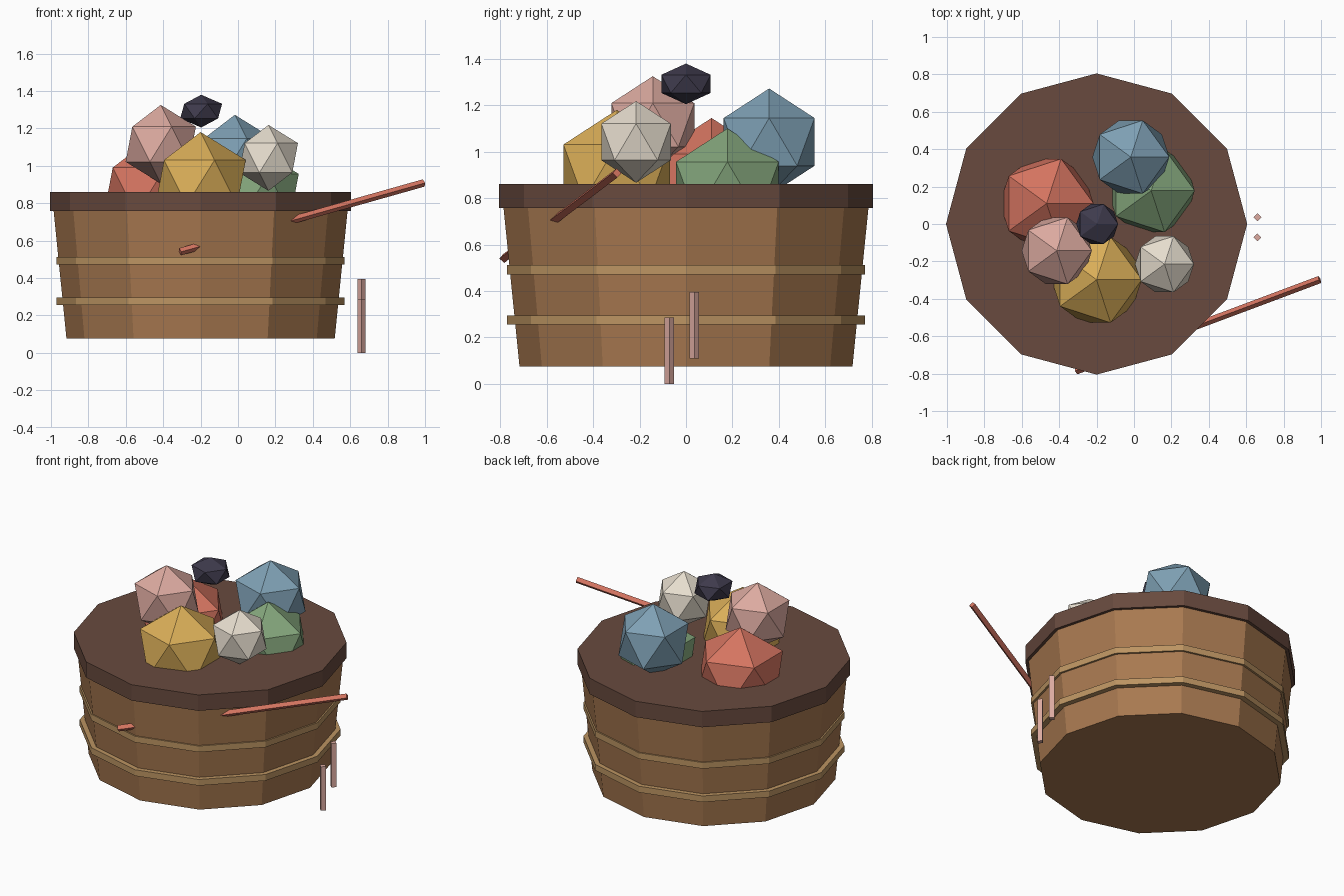
import bpy
from mathutils import Vector

if "Cube" in bpy.data.objects:
    bpy.data.objects.remove(bpy.data.objects["Cube"])


def mat(name, rgb):
    # sRGB 0-255 to linear viewport colour
    lin = [((c / 255 + 0.055) / 1.055) ** 2.4 for c in rgb]
    m = bpy.data.materials.new(name)
    m.diffuse_color = (*lin, 1)
    m.use_nodes = True
    m.node_tree.nodes["Principled BSDF"].inputs["Base Color"].default_value = m.diffuse_color
    return m


WOOD = mat("wood", (168, 121, 80))
HOOP = mat("hoop", (188, 148, 98))
RIM = mat("rim", (104, 74, 62))
RED = mat("red", (212, 116, 96))
PINK = mat("pink", (220, 170, 160))


def finish(name, material):
    o = bpy.context.object
    o.name = name
    o.data.materials.append(material)
    return o


def ring(name, r1, r2, z1, z2, material):
    """Twelve-sided tub section with a corner on the x axis."""
    bpy.ops.mesh.primitive_cone_add(vertices=12, radius1=r1, radius2=r2,
                                    depth=z2 - z1, location=(-0.2, 0, (z1 + z2) / 2),
                                    rotation=(0, 0, 0))
    return finish(name, material)


def stick(name, a, b, r, material):
    """Four-sided rod between two points."""
    a, b = Vector(a), Vector(b)
    d = b - a
    bpy.ops.mesh.primitive_cylinder_add(vertices=4, radius=r, depth=d.length,
                                        location=(a + b) / 2,
                                        rotation=d.to_track_quat('Z', 'Y').to_euler())
    return finish(name, material)


def ball(name, loc, r, material, squash=1.0):
    bpy.ops.mesh.primitive_ico_sphere_add(subdivisions=1, radius=r, location=loc)
    bpy.context.object.scale.z = squash
    return finish(name, material)


# Tub, hoops and lid-like rim
ring("tub_body", 0.717, 0.79, 0.075, 0.80, WOOD)
ring("lower_hoop", 0.77, 0.77, 0.255, 0.295, HOOP)
ring("upper_hoop", 0.77, 0.77, 0.472, 0.512, HOOP)
ring("tub_rim", 0.805, 0.805, 0.757, 0.86, RIM)

# Heap of balls
ball("red_ball", (-0.467, 0.11, 0.865), 0.28, RED)
ball("yellow_ball", (-0.2, -0.298, 0.91), 0.27, mat("yellow", (218, 174, 88)))
ball("green_ball", (0.092, 0.178, 0.84), 0.26, mat("green", (132, 166, 124)))
ball("blue_ball", (-0.017, 0.358, 1.042), 0.23, mat("blue", (126, 160, 180)))
ball("pink_ball", (-0.413, -0.143, 1.115), 0.21, PINK)
ball("cream_ball", (0.163, -0.215, 1.042), 0.176, mat("cream", (230, 221, 206)))
ball("dark_top_ball", (-0.197, 0, 1.292), 0.125, mat("dark", (62, 58, 76)), 0.7)

# Long rod piercing the tub, and two loose upright rods
stick("long_rod", (-0.31, -0.785, 0.54), (0.993, -0.297, 0.908), 0.02, RED)
stick("upright_rod_low", (0.66, -0.072, 0), (0.66, -0.072, 0.285), 0.021, PINK)
stick("upright_rod_high", (0.66, 0.036, 0.11), (0.66, 0.036, 0.395), 0.021, PINK)
